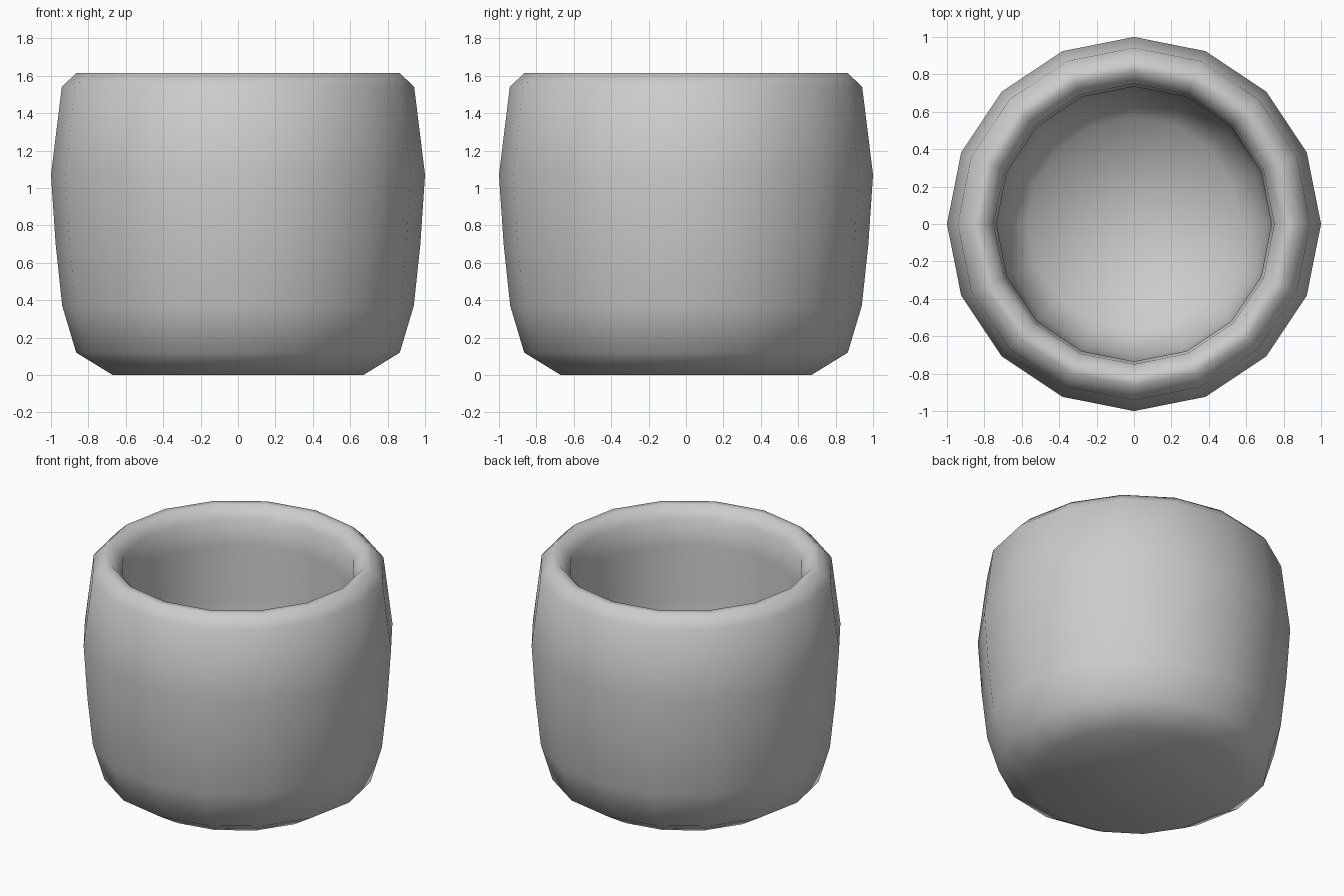
import bpy, bmesh
from math import cos, sin, pi

if "Cube" in bpy.data.objects:
    bpy.data.objects.remove(bpy.data.objects["Cube"])

SIDES = 16


def lathe(name, profile):
    """Spin a closed (radius, height) profile around z; zero radius makes a pole."""
    bm = bmesh.new()
    rings = []
    for r, z in profile:
        if r == 0:
            rings.append([bm.verts.new((0, 0, z))] * SIDES)
        else:
            rings.append([bm.verts.new((r * cos(2 * pi * i / SIDES),
                                        r * sin(2 * pi * i / SIDES), z))
                          for i in range(SIDES)])
    for a, b in zip(rings, rings[1:]):
        for i in range(SIDES):
            j = (i + 1) % SIDES
            quad = (a[i], a[j], b[j], b[i])
            bm.faces.new(list(dict.fromkeys(quad)))
    bmesh.ops.recalc_face_normals(bm, faces=bm.faces)
    for f in bm.faces:
        f.smooth = True
    mesh = bpy.data.meshes.new(name)
    bm.to_mesh(mesh)
    bm.free()
    obj = bpy.data.objects.new(name, mesh)
    bpy.context.collection.objects.link(obj)
    return obj


# Outer wall from the base up, over the rounded rim
outside = [(0, 0), (0.67, 0), (0.865, 0.12), (0.94, 0.37), (0.975, 0.70),
           (1.0, 1.07), (0.942, 1.54), (0.865, 1.615)]
# Inner wall down to the shallow dished floor
inside = [(0.815, 1.615), (0.75, 1.54), (0.735, 1.36), (0.735, 1.0),
          (0.70, 0.48), (0.57, 0.27), (0, 0.15)]

lathe("cup_body", outside + inside)
